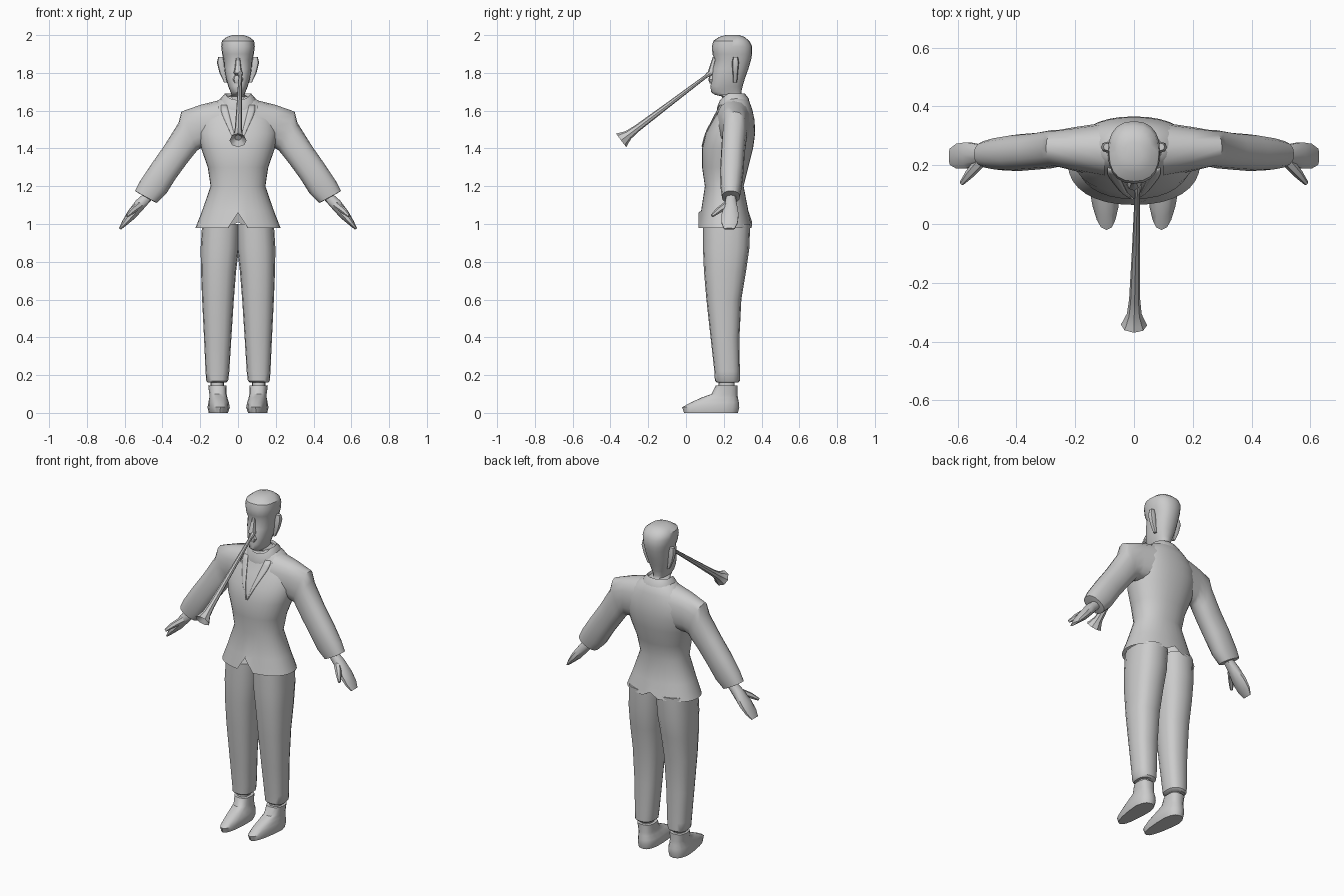
import bpy, bmesh, math
from mathutils import Vector
from mathutils.bvhtree import BVHTree

cube = bpy.data.objects.get("Cube")
if cube:
    bpy.data.objects.remove(cube)

grey = bpy.data.materials.new("plain grey")
grey.use_nodes = True
COLOUR = (0.6, 0.6, 0.6, 1)
grey.diffuse_color = COLOUR
grey.node_tree.nodes["Principled BSDF"].inputs["Base Color"].default_value = COLOUR


def finish(name, bm, mirror=False, angle=40):
    bmesh.ops.recalc_face_normals(bm, faces=bm.faces)
    mesh = bpy.data.meshes.new(name)
    bm.to_mesh(mesh)
    bm.free()
    mesh.materials.append(grey)
    ob = bpy.data.objects.new(name, mesh)
    bpy.context.collection.objects.link(ob)
    bpy.ops.object.select_all(action="DESELECT")
    ob.select_set(True)
    bpy.context.view_layer.objects.active = ob
    bpy.ops.object.shade_smooth_by_angle(angle=math.radians(angle))
    if mirror:
        ob.modifiers.new("Mirror", "MIRROR").use_mirror_merge = False
    return ob


def skin(bm, rings, caps=(True, True)):
    rows = [[bm.verts.new(p) for p in ring] for ring in rings]
    n = len(rows[0])
    for a, b in zip(rows, rows[1:]):
        for i in range(n):
            j = (i + 1) % n
            bm.faces.new((a[i], a[j], b[j], b[i]))
    for row, cap in zip((rows[0], rows[-1]), caps):
        if cap:
            bm.faces.new(row)


def section(p, q, y0, y1, n, e):
    """Rounded ring spanning p to q in the xz plane and y0 to y1 in depth."""
    mid = Vector((p[0] + q[0], y0 + y1, p[1] + q[1])) / 2
    half = Vector((q[0] - p[0], 0, q[1] - p[1])) / 2
    ring = []
    for i in range(n):
        c, s = (math.copysign(abs(f) ** e, f) for f in
                (math.cos(math.tau * i / n), math.sin(math.tau * i / n)))
        ring.append(mid + half * c + Vector((0, (y1 - y0) / 2 * s, 0)))
    return ring


def loft(name, rows, n=16, e=0.85, mirror=False, caps=(True, True), warp=None, angle=40):
    bm = bmesh.new()
    skin(bm, [section(*row, n, e) for row in rows], caps)
    if warp:
        for v in bm.verts:
            warp(v.co)
    return finish(name, bm, mirror, angle)


def upright(rows):
    """Rows of height, left x, right x, front y, back y."""
    return [((a, z), (b, z), y0, y1) for z, a, b, y0, y1 in rows]


def centred(rows):
    return upright([(z, -w, w, y0, y1) for z, w, y0, y1 in rows])


def tube(name, points, radii, n=8, mirror=False):
    pts = [Vector(p) for p in points]
    turn = (pts[-1] - pts[0]).to_track_quat("Z", "Y")
    bm = bmesh.new()
    skin(bm, [[p + turn @ Vector((r * math.cos(math.tau * i / n), r * math.sin(math.tau * i / n), 0))
               for i in range(n)] for p, r in zip(pts, radii)])
    return finish(name, bm, mirror)


# Jacket body, with a notch at the front hem
def notch(co):
    if co.z < 1 and abs(co.x) < 0.01:
        co.z += 0.08 if co.y < 0.2 else 0.03


jacket = loft("jacket", centred([
    (0.98, .225, .065, .35), (1.07, .19, .08, .33), (1.2, .145, .1, .305),
    (1.3, .16, .085, .33), (1.4, .195, .085, .355), (1.48, .21, .105, .366),
    (1.55, .2, .14, .363), (1.61, .16, .17, .35), (1.65, .115, .185, .335),
    (1.675, .07, .2, .31)]), n=32, e=0.9, caps=(False, True), warp=notch)

# Sleeves
loft("sleeves", [
    ((.1, 1.4), (.1, 1.655), .16, .345), ((.2, 1.4), (.2, 1.63), .18, .33),
    ((.215, 1.39), (.3, 1.595), .195, .32), ((.24, 1.36), (.315, 1.535), .19, .32),
    ((.275, 1.315), (.39, 1.415), .185, .31), ((.33, 1.24), (.46, 1.315), .18, .305),
    ((.38, 1.16), (.52, 1.225), .183, .295), ((.43, 1.112), (.545, 1.175), .19, .285),
    ((.44, 1.115), (.535, 1.168), .2, .275)], mirror=True)

# Hands and thumbs
loft("hands", [
    ((.46, 1.125), (.5, 1.16), .212, .265), ((.495, 1.085), (.54, 1.125), .205, .27),
    ((.545, 1.03), (.585, 1.065), .187, .28), ((.588, .995), (.613, 1.015), .187, .275),
    ((.62, .97), (.63, .978), .2, .258)], n=10, mirror=True)
tube("thumbs", [(.52, .215, 1.1), (.56, .17, 1.07), (.587, .138, 1.043)],
     [.02, .016, .008], n=6, mirror=True)

# Trouser legs
loft("trousers", upright([
    (.16, .065, .16, .165, .275), (.17, .052, .168, .153, .285), (.22, .046, .172, .15, .285),
    (.4, .035, .18, .13, .283), (.6, .022, .19, .108, .293), (.75, .01, .196, .095, .318),
    (.87, -.005, .198, .09, .335), (1.0, -.01, .19, .09, .34)]), e=0.8, mirror=True)

# Ankles and shoes
loft("ankles", upright([(.12, .075, .145, .17, .26), (.18, .075, .145, .175, .255)]), mirror=True)


def toe(co):
    t = min(1, max(0, (0.2 - co.y) / 0.22))
    co.x = co.x * (1 - .4 * t) + .08 * .4 * t


loft("shoes", upright([
    (0, .05, .158, -.01, .275), (.03, .04, .165, -.02, .282), (.055, .045, .16, .025, .28),
    (.08, .055, .155, .08, .275), (.1, .06, .152, .135, .272), (.145, .06, .158, .158, .272),
    (.146, .07, .148, .17, .26)]), e=0.75, mirror=True, warp=toe)

# Head and neck
loft("head", centred([
    (1.63, .055, .19, .305), (1.675, .05, .19, .3), (1.685, .035, .15, .295),
    (1.7, .04, .132, .293), (1.73, .052, .13, .3), (1.77, .064, .135, .312),
    (1.82, .072, .14, .33), (1.87, .076, .152, .345), (1.9, .084, .14, .35),
    (1.94, .089, .137, .35), (1.97, .085, .145, .335), (1.99, .06, .175, .31),
    (2.0, .03, .21, .28)]), n=20)
loft("nose", centred([
    (1.785, .012, .13, .16), (1.8, .024, .114, .16), (1.82, .018, .12, .165),
    (1.885, .01, .142, .17)]), n=8)
loft("lips", centred([(1.745, .02, .125, .16), (1.765, .028, .118, .16), (1.785, .02, .125, .16)]), n=8)
loft("ears", upright([
    (1.75, .058, .074, .25, .27), (1.8, .065, .098, .247, .275), (1.855, .07, .112, .243, .28),
    (1.885, .078, .104, .25, .275)]), n=8, mirror=True)


# Collar, dipping at the front
def dip(co):
    co.z -= 0.05 * max(0, (0.22 - co.y) / 0.06)


loft("collar", centred([
    (1.635, .1, .165, .338), (1.665, .092, .165, .332), (1.69, .07, .18, .312),
    (1.665, .058, .185, .305)]), n=20, warp=dip)

# Lapels, laid onto the jacket front
bm = bmesh.new()
bm.from_mesh(jacket.data)
tree = BVHTree.FromBMesh(bm)
bm.free()


def on_jacket(x, z):
    hit = tree.ray_cast(Vector((x, -1, z)), Vector((0, 1, 0)))[0]
    return hit + Vector((0, -0.006, 0))


bm = bmesh.new()
rows = []
for i in range(9):
    t = i / 8
    z = 1.41 + .22 * t
    inner, outer = .004 + .055 * t, .006 + .085 * min(1, t * 1.2)
    rows.append([bm.verts.new(on_jacket(inner + (outer - inner) * k / 3, z)) for k in range(4)])
for a, b in zip(rows, rows[1:]):
    for i in range(3):
        bm.faces.new((a[i], a[i + 1], b[i + 1], b[i]))
lapels = finish("lapels", bm, mirror=True)
lapels.modifiers.new("Thickness", "SOLIDIFY").thickness = 0.006

# Horn with a flared, hollow bell
start, end = Vector((.012, .13, 1.8)), Vector((0, -.343, 1.443))
steps = [0, .03, .05, .5, .82, .92, .975, 1, .96]
tube("horn", [start.lerp(end, t) for t in steps],
     [.013, .013, .009, .014, .019, .025, .038, .045, .018])
